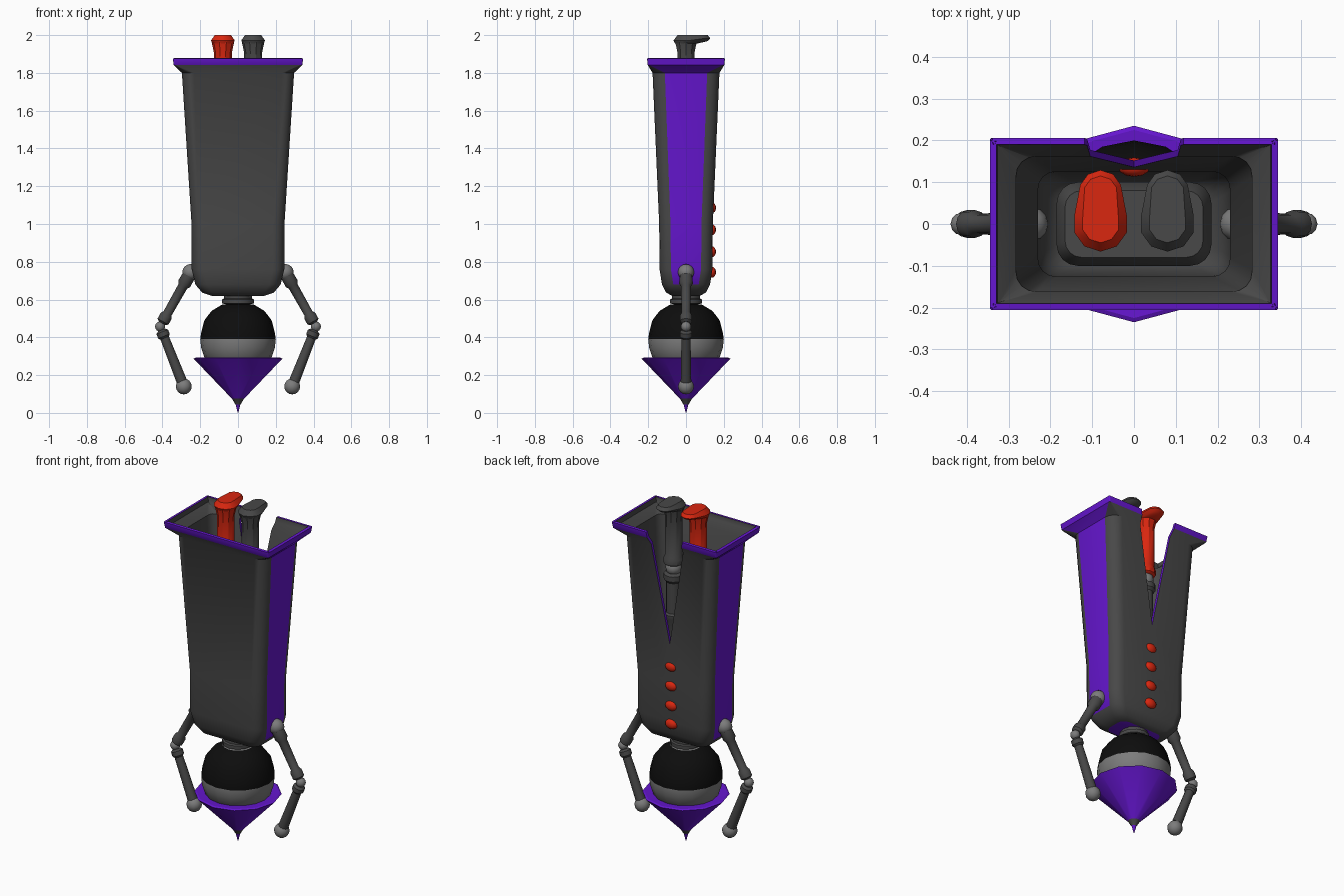
import bpy, bmesh, math
from mathutils import Vector, Matrix

if "Cube" in bpy.data.objects:
    bpy.data.objects.remove(bpy.data.objects["Cube"])


def material(name, r, g, b):
    m = bpy.data.materials.new(name)
    m.diffuse_color = (r, g, b, 1)
    m.use_nodes = True
    m.node_tree.nodes["Principled BSDF"].inputs["Base Color"].default_value = m.diffuse_color
    return m


DARK = material("dark_grey", 0.065, 0.065, 0.065)
LIGHT = material("light_grey", 0.2, 0.2, 0.2)
BLACK = material("black", 0.004, 0.004, 0.004)
PURPLE = material("purple", 0.13, 0.008, 0.62)
RED = material("red", 0.7, 0.02, 0.005)


def finish(name, bm, mats, angle=35):
    bmesh.ops.recalc_face_normals(bm, faces=bm.faces[:])
    me = bpy.data.meshes.new(name)
    bm.to_mesh(me)
    bm.free()
    for m in mats:
        me.materials.append(m)
    for p in me.polygons:
        p.use_smooth = True
    me.set_sharp_from_angle(angle=math.radians(angle))
    ob = bpy.data.objects.new(name, me)
    bpy.context.collection.objects.link(ob)
    return ob


def loft(bm, rings):
    """Skin a stack of equal-length vertex rings; returns faces per band."""
    vs = [[bm.verts.new(p) for p in ring] for ring in rings]
    n = len(vs[0])
    bands = [[bm.faces.new((a[i], a[(i + 1) % n], b[(i + 1) % n], b[i])) for i in range(n)]
             for a, b in zip(vs, vs[1:])]
    return vs, bands


def lathe(name, profile, mats, start=(0, 0, 0), toward=(0, 0, 1), sides=12, bands_mat={}, angle=35):
    """Turn (radius, distance) pairs around the axis start -> toward."""
    bm = bmesh.new()
    rings = [[(r * math.cos(2 * math.pi * i / sides), r * math.sin(2 * math.pi * i / sides), t)
              for i in range(sides)] for r, t in profile]
    vs, bands = loft(bm, rings)
    bm.faces.new(vs[0])
    bm.faces.new(vs[-1])
    for b, mi in bands_mat.items():
        for f in bands[b]:
            f.material_index = mi
    axis = Vector(toward) - Vector(start) if start != (0, 0, 0) else Vector(toward)
    rot = axis.to_track_quat('Z', 'Y').to_matrix().to_4x4() if axis.x or axis.y else Matrix()
    bmesh.ops.transform(bm, matrix=Matrix.Translation(start) @ rot, verts=bm.verts[:])
    return finish(name, bm, mats, angle)


def ball(name, centre, size, mat):
    bm = bmesh.new()
    bmesh.ops.create_uvsphere(bm, u_segments=12, v_segments=8, radius=1,
                              matrix=Matrix.Translation(centre) @ Matrix.Diagonal((*size, 1)))
    return finish(name, bm, [mat], 50)


def section(hx, hy, r, z, seg=4):
    """Rounded rectangle, counter-clockwise from the +x side."""
    pts = []
    for k, (sx, sy) in enumerate(((1, 1), (-1, 1), (-1, -1), (1, -1))):
        for i in range(seg + 1):
            a = math.pi / 2 * (k + i / seg)
            pts.append((sx * (hx - r) + r * math.cos(a), sy * (hy - r) + r * math.sin(a), z))
    return pts


# Robe: open lofted shell with purple side panels, rim and underside
bm = bmesh.new()
levels = [(.14, .075, .045, .62), (.19, .105, .055, .637), (.226, .127, .06, .68), (.245, .14, .06, .76),
          (.246, .142, .06, 1.0), (.297, .177, .065, 1.8), (.34, .203, .008, 1.842), (.345, .206, .006, 1.876)]
vs, bands = loft(bm, [section(*l) for l in levels])
bm.faces.new(vs[0]).material_index = 1
for b, band in enumerate(bands):
    for i, f in enumerate(band):
        side_panel = i in (9, 19) and b >= 2
        f.material_index = 1 if b == len(bands) - 1 or side_panel else 0

# V-shaped slit in the back of the robe
APEX, SLOPE = 1.225, 0.118 / 0.65
for s in (1, -1):
    back = [f for f in bm.faces if f.calc_center_median().y > .09 and f.calc_center_median().z > 1]
    geom = set(back) | {e for f in back for e in f.edges} | {v for f in back for v in f.verts}
    bmesh.ops.bisect_plane(bm, geom=list(geom), dist=1e-5, plane_co=(0, 0, APEX),
                           plane_no=(s, 0, -SLOPE))
gap = []
for f in bm.faces:
    c = f.calc_center_median()
    if c.y > .09 and c.z > APEX and abs(c.x) < SLOPE * (c.z - APEX) - 1e-4:
        gap.append(f)
bmesh.ops.delete(bm, geom=gap, context='FACES')
robe = finish("robe", bm, [DARK, PURPLE, PURPLE, DARK, DARK])
sol = robe.modifiers.new("thickness", 'SOLIDIFY')
sol.thickness = 0.016
sol.offset = -1
sol.material_offset = 3
sol.material_offset_rim = 1
bpy.context.view_layer.objects.active = robe
robe.select_set(True)
bpy.ops.object.modifier_apply(modifier=sol.name)
bpy.ops.object.shade_smooth_by_angle(angle=math.radians(35))

# Torso inside the robe
bm = bmesh.new()
vs, _ = loft(bm, [section(.13, .06, .04, .65), section(.185, .1, .05, .72),
                  section(.185, .1, .05, 1.06), section(.165, .08, .04, 1.1)])
bm.faces.new(vs[0])
bm.faces.new(vs[-1])
finish("torso", bm, [DARK])

# Buttons down the back
for z in (.745, .853, .97, 1.085):
    ball("button", (0, .136, z), (.038, .023, .029), RED)

# Neck, head and pointed hat
lathe("neck", [(.065, .55), (.065, .575), (.085, .58), (.085, .6), (.075, .605), (.075, .64)], [DARK])
lathe("head", [(.1, .25), (.15, .265), (.177, .29), (.195, .345), (.2, .39), (.195, .425),
               (.178, .49), (.14, .54), (.085, .573)], [LIGHT, BLACK], sides=16,
      bands_mat={4: 1, 5: 1, 6: 1, 7: 1})
lathe("hat", [(.001, .0), (.013, .045), (.02, .055), (.032, .075), (.235, .287), (.225, .292), (.13, .285)],
      [PURPLE, DARK], bands_mat={1: 1, 2: 1}, angle=25)

for s in (1, -1):
    # Arm: shoulder, upper arm, elbow, forearm, hand
    shoulder, elbow, hand = (s * .25, 0, .745), (s * .412, 0, .457), (s * .287, 0, .14)
    ball("shoulder", shoulder, (.045, .043, .043), LIGHT)
    lathe("upper_arm", [(.035, .02), (.036, .07), (.026, .085), (.024, .25), (.033, .265), (.033, .3), (.02, .31)],
          [DARK], shoulder, elbow)
    ball("elbow", elbow, (.027, .027, .027), LIGHT)
    lathe("forearm", [(.02, .02), (.033, .03), (.033, .055), (.024, .065), (.028, .315)],
          [DARK], elbow, hand)
    ball("hand", hand, (.042, .042, .042), LIGHT)

    # Leg: thigh, knee, boot shaft and foot (one boot red, one grey)
    x, boot = s * .08, (RED if s < 0 else DARK)
    lathe("thigh", [(.045, 1.08), (.045, 1.3), (.05, 1.31), (.05, 1.33), (.042, 1.34), (.042, 1.52),
                    (.055, 1.535), (.055, 1.565), (.035, 1.575)], [DARK], (x, 0, 0), (x, 0, 1))
    ball("knee", (x, 0, 1.6), (.045, .045, .045), LIGHT)
    lathe("boot_shaft", [(.04, 1.62), (.056, 1.63), (.056, 1.66), (.048, 1.675), (.048, 1.91), (.06, 1.965),
                         (.05, 1.985)], [boot], (x, 0, 0), (x, 0, 1), sides=10)
    bm = bmesh.new()
    for y, r, z in ((0, .058, 1.955), (0, .066, 1.972), (0, .045, 2.0),
                    (.08, .034, 1.968), (.078, .051, 1.982), (.075, .04, 2.0)):
        for i in range(10):
            a = math.pi * (2 * i + 1) / 10
            bm.verts.new((x + r * math.cos(a), y + r * math.sin(a), z))
    hull = bmesh.ops.convex_hull(bm, input=bm.verts[:])
    loose = {v for v in bm.verts if not v.link_faces}
    bmesh.ops.delete(bm, geom=list(loose), context='VERTS')
    finish("foot", bm, [boot], 40)
